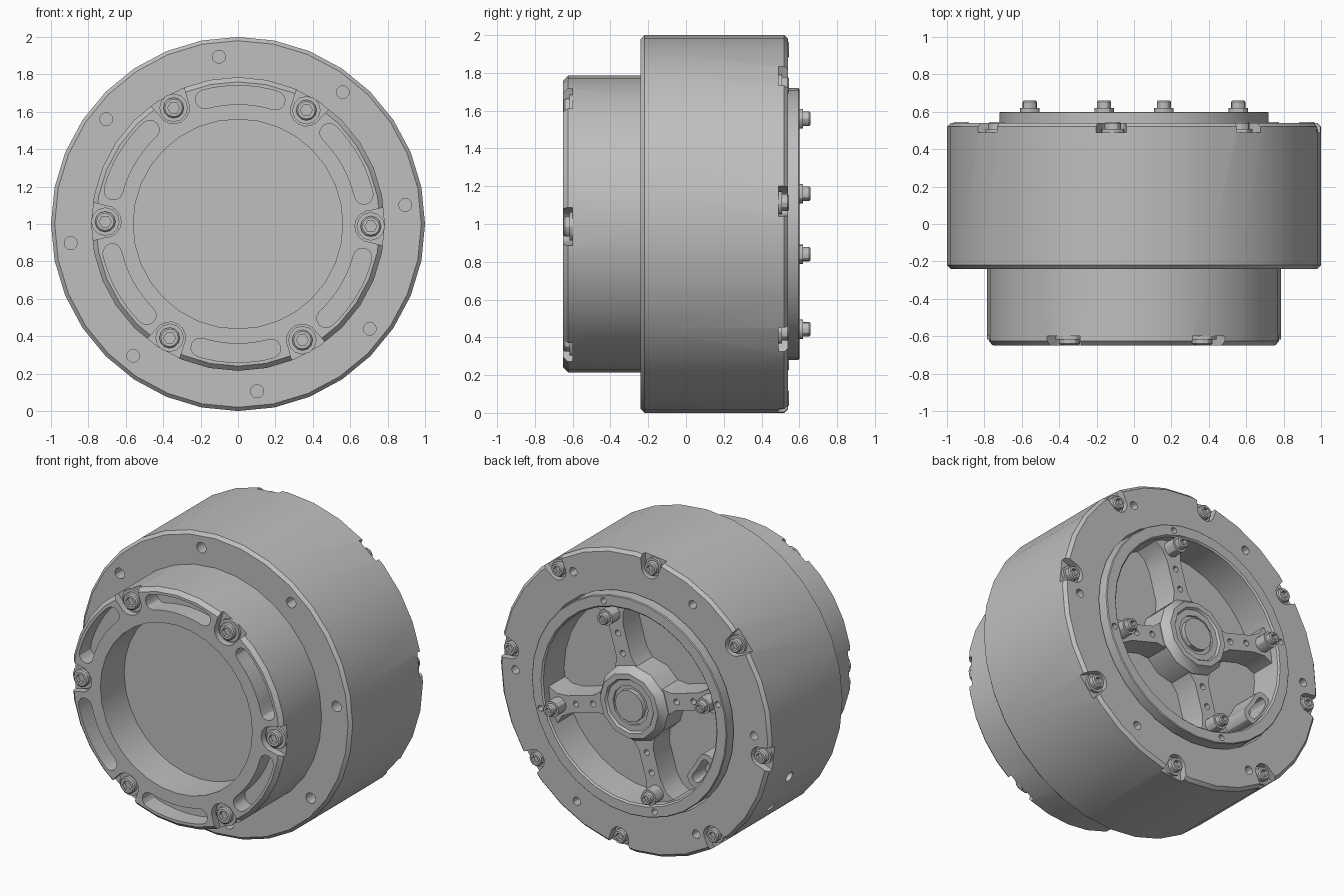
import bpy, bmesh
from math import sin, cos, pi, radians
from mathutils import Vector, Matrix

cube = bpy.data.objects.get("Cube")
if cube:
    bpy.data.objects.remove(cube, do_unlink=True)

GREY = (0.52, 0.52, 0.52, 1)
metal = bpy.data.materials.new("grey metal")
metal.use_nodes = True
metal.diffuse_color = GREY
metal.node_tree.nodes["Principled BSDF"].inputs["Base Color"].default_value = GREY

AXIS = 1.0  # height of the shared axis, which runs along y


def polar(r, deg):
    """Point at a radius and angle around the axis, as (x, z)."""
    return r * cos(radians(deg)), AXIS + r * sin(radians(deg))


def lathe(bm, profile, segs=32, centre=(0, AXIS), hex_r=0):
    """Revolve (radius, y) points; rings up to hex_r become hexagonal."""
    rings = []
    for r, y in profile:
        if r == 0:
            rings.append([bm.verts.new((centre[0], y, centre[1]))] * segs)
            continue
        ring = []
        for i in range(segs):
            a = 2 * pi * i / segs
            k = r * (cos(pi / 6) if r <= hex_r and i % 2 else 1)
            ring.append(bm.verts.new((centre[0] + k * cos(a), y, centre[1] + k * sin(a))))
        rings.append(ring)
    for lo, hi in zip(rings, rings[1:]):
        for i in range(segs):
            j = (i + 1) % segs
            quad = list(dict.fromkeys([lo[i], lo[j], hi[j], hi[i]]))
            if len(quad) > 2:
                bm.faces.new(quad)


def rod(bm, r, y0, y1, centre, segs=12):
    lathe(bm, [(0, y0), (r, y0), (r, y1), (0, y1)], segs, centre)


def prism(bm, points, y0, y1):
    """Extrude an (x, z) outline along y."""
    a = [bm.verts.new((x, y0, z)) for x, z in points]
    b = [bm.verts.new((x, y1, z)) for x, z in points]
    bm.faces.new(a)
    bm.faces.new(b)
    for i in range(len(a)):
        j = (i + 1) % len(a)
        bm.faces.new((a[i], a[j], b[j], b[i]))


def turned(points, deg):
    """Turn (outward, sideways) points to an angle around the axis."""
    c, s = cos(radians(deg)), sin(radians(deg))
    return [(u * c - v * s, AXIS + u * s + v * c) for u, v in points]


def arc_slot(r, half, w, deg):
    """Curved slot outline with round ends."""
    n = 8
    pts = []
    for side, first in ((1, -half), (-1, half)):
        for i in range(n + 1):
            t = radians(first * (1 - 2 * i / n))
            pts.append(((r + side * w) * cos(t), (r + side * w) * sin(t)))
        end = radians(-first)
        cu, cv = r * cos(end), r * sin(end)
        for i in range(1, 6):
            t = end + side * i * pi / 6 if side > 0 else end + pi + i * pi / 6
            pts.append((cu + w * cos(t), cv + w * sin(t)))
    return turned(pts, deg)


def edge_pocket(r, w, deg):
    """Round bolt seat that opens outward through the rim."""
    pts = [(r - w * sin(pi * i / 8), -w * cos(pi * i / 8)) for i in range(9)]
    return turned(pts + [(r + 0.12, w + 0.03), (r + 0.12, -w - 0.03)], deg)


def finish(name, bm, cutter=None):
    """Make an object, subtract the cutter and shade it."""
    def make(label, mesh_bm):
        bmesh.ops.recalc_face_normals(mesh_bm, faces=mesh_bm.faces[:])
        mesh = bpy.data.meshes.new(label)
        mesh_bm.to_mesh(mesh)
        mesh_bm.free()
        ob = bpy.data.objects.new(label, mesh)
        bpy.context.collection.objects.link(ob)
        mesh.materials.append(metal)
        return ob

    ob = make(name, bm)
    bpy.ops.object.select_all(action='DESELECT')
    ob.select_set(True)
    bpy.context.view_layer.objects.active = ob
    if cutter:
        tool = make(name + "_cutter", cutter)
        tool.hide_render = True
        mod = ob.modifiers.new("cut", 'BOOLEAN')
        mod.operation = 'DIFFERENCE'
        mod.solver = 'EXACT'
        mod.object = tool
        bpy.ops.object.modifier_apply(modifier="cut")
        bpy.data.objects.remove(tool, do_unlink=True)
    bpy.ops.object.shade_smooth_by_angle(angle=radians(30))
    return ob


def socket_bolt(bm, r, base, top, centre, washer=0):
    """Hex socket screw; base and top give its direction along y."""
    d = 1 if top > base else -1
    s = r * 0.58
    prof = [(0, top - d * 0.025), (s, top - d * 0.025), (s, top),
            (r * 0.85, top), (r, top - d * 0.008)]
    if washer:
        prof += [(r, base + d * 0.018), (washer, base + d * 0.018), (washer, base)]
    else:
        prof += [(r, base)]
    lathe(bm, prof + [(0, base)], 12, centre, hex_r=s)


FRONT_BOLTS = [-1 + 60 * i for i in range(6)]
BACK_BOLTS = [7 + 45 * i for i in range(8)]
SPOKES = [74 + 90 * i for i in range(4)]

# Housing: wide drum, narrower front collar with a bore, open back
body, cut = bmesh.new(), bmesh.new()
lathe(body, [(0, -0.4), (0.56, -0.4), (0.56, -0.65), (0.76, -0.65), (0.785, -0.625),
             (0.785, -0.24), (0.98, -0.24), (1, -0.22), (1, 0.52), (0.98, 0.54),
             (0.73, 0.54), (0.73, 0.3), (0, 0.3)])
for a in FRONT_BOLTS:
    prism(cut, edge_pocket(0.71, 0.085, a), -0.7, -0.6)
    prism(cut, arc_slot(0.69, 16, 0.05, a + 30), -0.7, -0.53)
    rod(cut, 0.028, 0.46, 0.6, polar(0.88, a))
for a in BACK_BOLTS:
    prism(cut, edge_pocket(0.93, 0.065, a), 0.49, 0.6)
    rod(cut, 0.035, -0.3, -0.15, polar(0.9, a - 0.5))
# Two radial holes in the drum wall
for a in (201, 217):
    x, z = polar(1, a)
    spin = Vector((x, 0, z - AXIS)).to_track_quat('Z', 'Y').to_matrix().to_4x4()
    bmesh.ops.create_cone(cut, cap_ends=True, segments=12, radius1=0.035, radius2=0.035,
                          depth=0.2, matrix=Matrix.Translation((x, 0.24, z)) @ spin)
finish("housing", body, cut)

# Rotor dish with a raised rim
dish, cut = bmesh.new(), bmesh.new()
lathe(dish, [(0, 0.37), (0.64, 0.37), (0.64, 0.59), (0.65, 0.6), (0.715, 0.6),
             (0.72, 0.595), (0.72, 0.29), (0, 0.29)])
for a in SPOKES:
    rod(cut, 0.02, 0.5, 0.7, polar(0.68, a))
finish("rotor_dish", dish, cut)

# Four spokes that flare at both ends
arms, cut = bmesh.new(), bmesh.new()
side = [(0.18, 0.1), (0.25, 0.075), (0.3, 0.055), (0.5, 0.055), (0.58, 0.075), (0.65, 0.14)]
for a in SPOKES:
    prism(arms, turned(side + [(u, -v) for u, v in reversed(side)], a), 0.35, 0.54)
    for r in (0.32, 0.45):
        rod(cut, 0.02, 0.48, 0.6, polar(r, a))
finish("spokes", arms, cut)

# Stepped centre hub with a shaft end
hub = bmesh.new()
lathe(hub, [(0, 0.35), (0.25, 0.35), (0.25, 0.545), (0.225, 0.57), (0.215, 0.6), (0.18, 0.6),
            (0.17, 0.585), (0.13, 0.585), (0.13, 0.57), (0.105, 0.57), (0.105, 0.6), (0, 0.6)], 12)
finish("centre_hub", hub)

# Cable slot ledge on the inside of the rim
ledge, cut = bmesh.new(), bmesh.new()
prism(ledge, arc_slot(0.595, 7, 0.06, 212), 0.35, 0.56)
prism(cut, arc_slot(0.595, 6, 0.032, 212), 0.42, 0.6)
finish("cable_slot", ledge, cut)

# Screws
screws = bmesh.new()
for a in FRONT_BOLTS:
    socket_bolt(screws, 0.055, -0.6, -0.648, polar(0.71, a), washer=0.076)
finish("front_screws", screws)

screws = bmesh.new()
for a in BACK_BOLTS:
    socket_bolt(screws, 0.045, 0.49, 0.545, polar(0.93, a), washer=0.06)
finish("back_screws", screws)

screws = bmesh.new()
for a in SPOKES:
    rod(screws, 0.052, 0.53, 0.62, polar(0.58, a))
    socket_bolt(screws, 0.038, 0.615, 0.66, polar(0.58, a))
finish("spoke_screws", screws)
